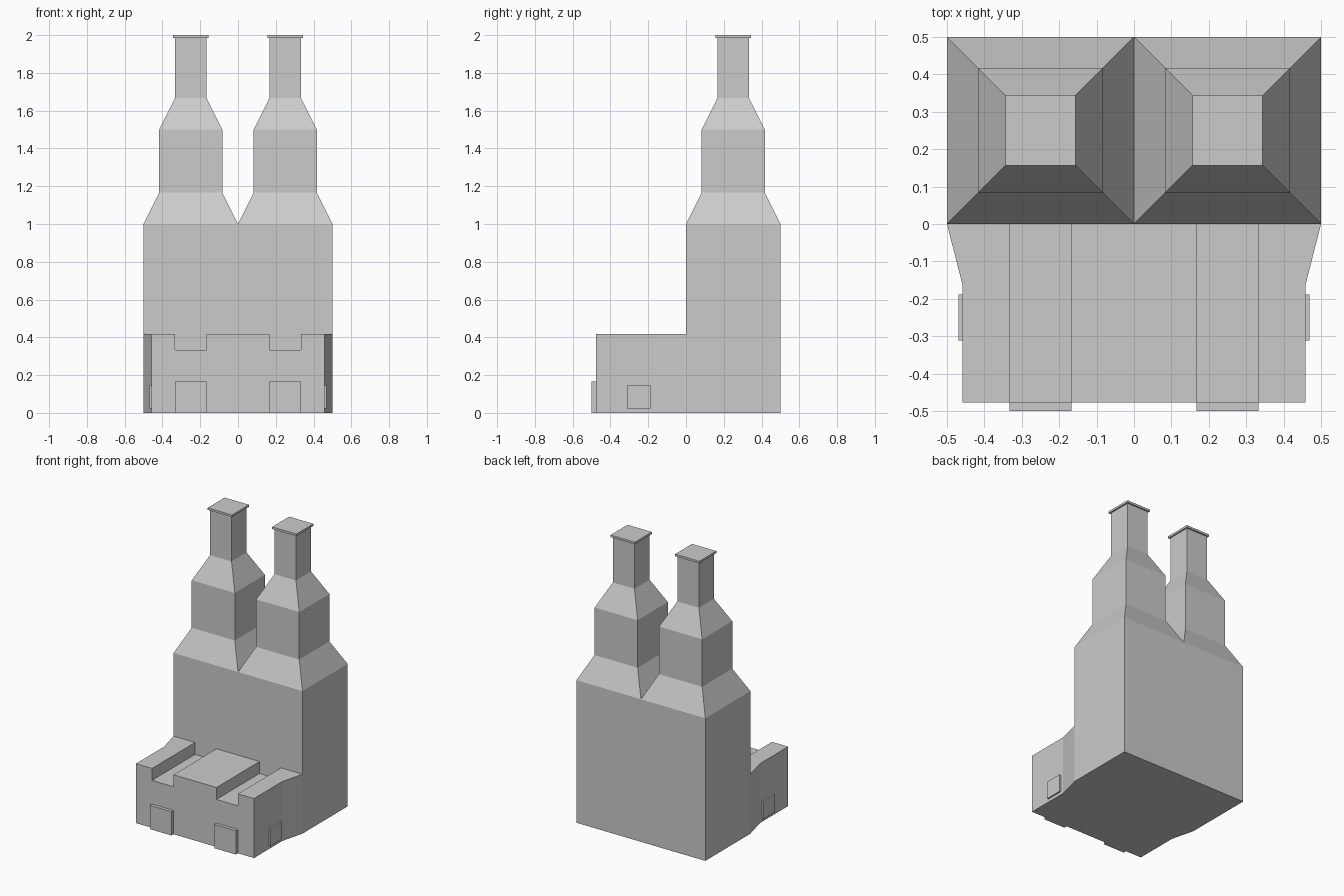
import bpy, bmesh

if "Cube" in bpy.data.objects:
    bpy.data.objects.remove(bpy.data.objects["Cube"])


def loft(name, rings):
    """Solid through a list of matching point rings, capped at both ends."""
    bm = bmesh.new()
    loops = [[bm.verts.new(p) for p in ring] for ring in rings]
    n = len(loops[0])
    for a, b in zip(loops, loops[1:]):
        for i in range(n):
            j = (i + 1) % n
            bm.faces.new((a[i], a[j], b[j], b[i]))
    bm.faces.new(loops[0][::-1])
    bm.faces.new(loops[-1])
    bmesh.ops.recalc_face_normals(bm, faces=bm.faces)
    mesh = bpy.data.meshes.new(name)
    bm.to_mesh(mesh)
    bm.free()
    obj = bpy.data.objects.new(name, mesh)
    bpy.context.collection.objects.link(obj)
    return obj


def rect(x0, x1, y0, y1, z):
    return [(x0, y0, z), (x1, y0, z), (x1, y1, z), (x0, y1, z)]


def box(name, x, y, z):
    return loft(name, [rect(*sorted(x), *y, h) for h in z])


def square(cx, cy, half, z):
    return rect(cx - half, cx + half, cy - half, cy + half, z)


# Tall rear hall
box("main_hall", (-0.5, 0.5), (0, 0.5), (0, 1))


# Low front wing: notched roof profile, flaring out to meet the hall
def wing_section(y, half):
    right = [(half, 0), (half, 0.417), (0.333, 0.417), (0.333, 0.333),
             (0.167, 0.333), (0.167, 0.417)]
    outline = right + [(-x, z) for x, z in reversed(right)]
    return [(x, y, z) for x, z in outline]


loft("front_wing", [wing_section(-0.477, 0.458),
                    wing_section(-0.165, 0.458),
                    wing_section(0, 0.5)])

# (half width, height) steps of each tower
TOWER = [(0.25, 1), (0.167, 1.167), (0.167, 1.5), (0.0833, 1.667), (0.0833, 1.985)]

for side, s in (("left", -1), ("right", 1)):
    # Stepped tower and its cap slab
    cx = 0.25 * s
    loft(f"{side}_tower", [square(cx, 0.25, h, z) for h, z in TOWER])
    loft(f"{side}_tower_cap", [square(cx, 0.25, 0.094, z) for z in (1.985, 2.0)])
    # Front door and side window panel
    box(f"{side}_front_door", (0.167 * s, 0.333 * s), (-0.5, -0.477), (0, 0.167))
    box(f"{side}_side_panel", (0.458 * s, 0.469 * s), (-0.312, -0.188), (0.022, 0.146))
